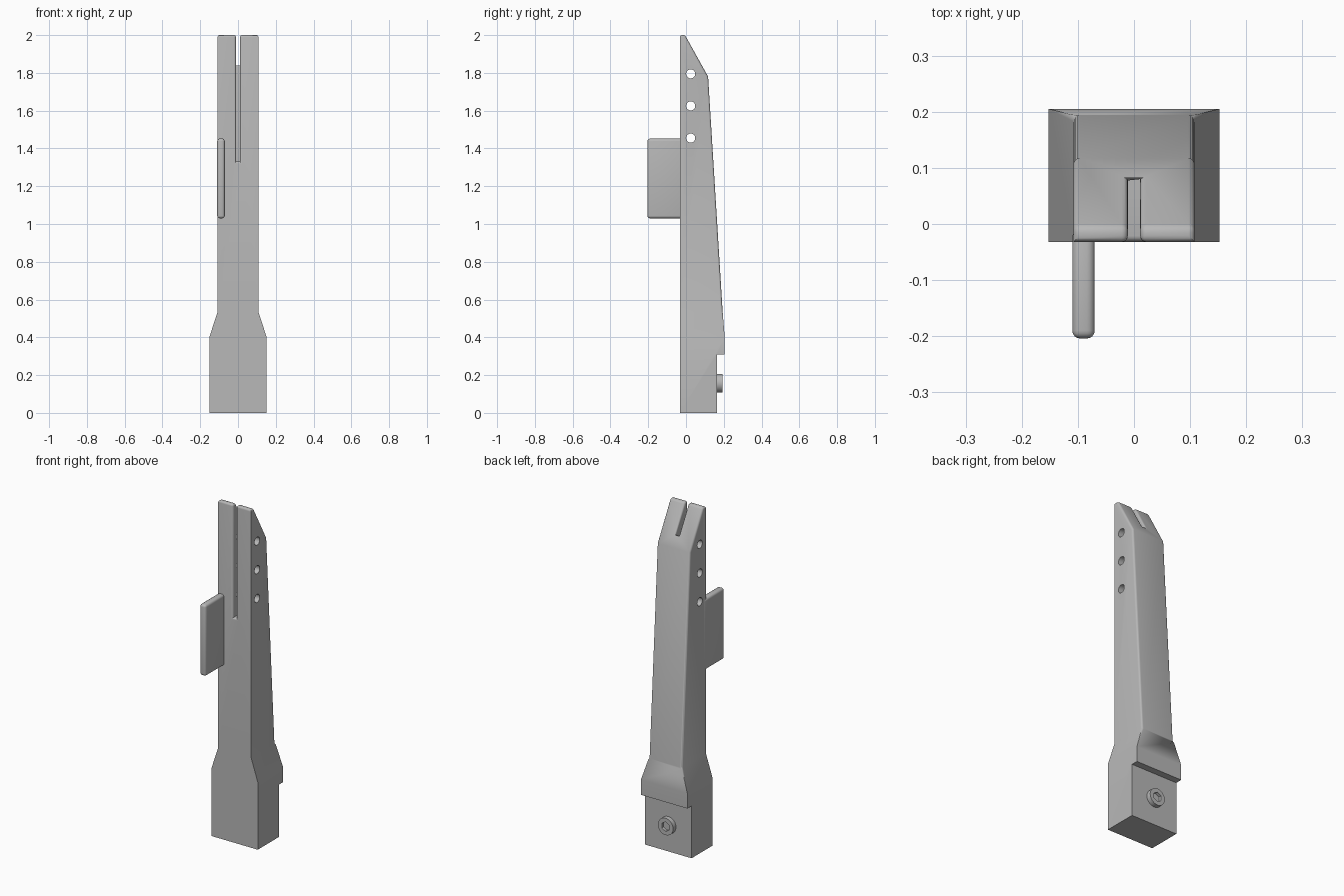
import bpy, bmesh, math
from mathutils import Matrix, Vector

cube = bpy.data.objects.get("Cube")
if cube:
    bpy.data.objects.remove(cube, do_unlink=True)

# One flat grey for the whole tool
grey = bpy.data.materials.new("satin grey")
grey.use_nodes = True
colour = (0.48, 0.48, 0.48, 1)
grey.diffuse_color = colour
grey.node_tree.nodes["Principled BSDF"].inputs["Base Color"].default_value = colour


def add_object(name, bm):
    bmesh.ops.recalc_face_normals(bm, faces=bm.faces)
    mesh = bpy.data.meshes.new(name)
    bm.to_mesh(mesh)
    bm.free()
    obj = bpy.data.objects.new(name, mesh)
    bpy.context.collection.objects.link(obj)
    mesh.materials.append(grey)
    return obj


def prism(name, points, place, depth):
    """Extrude an outline; place(u, v, d) turns it into a 3D position."""
    bm = bmesh.new()
    face = bm.faces.new([bm.verts.new(place(u, v, -depth)) for u, v in points])
    ends = bmesh.ops.extrude_face_region(bm, geom=[face])["geom"]
    shift = Vector(place(0, 0, depth)) - Vector(place(0, 0, -depth))
    bmesh.ops.translate(bm, vec=shift, verts=[e for e in ends if isinstance(e, bmesh.types.BMVert)])
    return add_object(name, bm)


def box(name, low, high, radius=0):
    bm = bmesh.new()
    bmesh.ops.create_cube(bm, size=1)
    for v in bm.verts:
        v.co = [h if c > 0 else l for c, l, h in zip(v.co, low, high)]
    if radius:
        bmesh.ops.bevel(bm, geom=bm.edges[:], offset=radius, segments=4, profile=0.5, affect='EDGES')
    return add_object(name, bm)


def cylinder(name, centre, radius, depth, axis, sides):
    bm = bmesh.new()
    bmesh.ops.create_cone(bm, cap_ends=True, segments=sides, radius1=radius, radius2=radius, depth=depth,
                          matrix=Matrix.Translation(centre) @ Matrix.Rotation(math.pi / 2, 4, axis))
    return add_object(name, bm)


def apply_boolean(obj, cutter, operation):
    mod = obj.modifiers.new(operation, 'BOOLEAN')
    mod.object, mod.operation, mod.solver = cutter, operation, 'EXACT'
    graph = bpy.context.evaluated_depsgraph_get()
    mesh = bpy.data.meshes.new_from_object(obj.evaluated_get(graph))
    obj.modifiers.clear()
    obj.data = mesh
    bpy.data.objects.remove(cutter, do_unlink=True)


def smooth(obj):
    bpy.ops.object.select_all(action='DESELECT')
    obj.select_set(True)
    bpy.context.view_layer.objects.active = obj
    bpy.ops.object.shade_smooth_by_angle(angle=math.radians(30))


# Body: side outline intersected with the front outline
FRONT, HALF, SHOULDER = -0.032, 0.108, 0.535
side = [(FRONT, 0), (0.165, 0), (0.165, 0.31), (0.205, 0.31), (0.205, 0.4),
        (0.194, SHOULDER), (0.117, 1.78), (-0.005, 2), (FRONT, 2)]
right = [(0.152, 0), (0.152, 0.4), (HALF, SHOULDER), (HALF, 2.1)]
outline = right + [(-x, z) for x, z in reversed(right)]
body = prism("tapered_body", side, lambda u, v, d: (d, u, v), 0.3)
apply_boolean(body, prism("front_outline", outline, lambda u, v, d: (u, d, v), 0.4), 'INTERSECT')

# Slot that splits the tip into two prongs
apply_boolean(body, box("slot_cutter", (-0.011, -0.3, 1.33), (0.011, 0.08, 2.2)), 'DIFFERENCE')


# Round the back edges, prong tops and slot rims
def is_rounded(edge):
    a, b = (v.co for v in edge.verts)
    if len(edge.link_faces) != 2 or edge.calc_face_angle(0) < 0.6:
        return False
    at_slot = max(abs(a.x), abs(b.x)) < 0.02
    at_front = max(a.y, b.y) < FRONT + 0.001
    at_top = min(a.z, b.z) > 1.99
    at_back = min(a.z, b.z) > SHOULDER - 0.01 and max(a.y, b.y) > 0.1
    if at_slot:
        inside = abs(a.y - 0.08) < 0.001 and abs(b.y - 0.08) < 0.001 and abs(a.z - b.z) > 0.1
        across = abs(a.y - b.y) > 0.1 and min(a.z, b.z) < 1.4
        return not (inside or across or (min(a.z, b.z) < 1.4 and max(a.y, b.y) > 0))
    return at_top or (at_back and not at_front)


bm = bmesh.new()
bm.from_mesh(body.data)
bmesh.ops.remove_doubles(bm, verts=bm.verts, dist=0.0001)
bmesh.ops.dissolve_limit(bm, angle_limit=0.01, verts=bm.verts, edges=bm.edges)
bmesh.ops.bevel(bm, geom=[e for e in bm.edges if is_rounded(e)], offset=0.011, segments=4,
                profile=0.5, affect='EDGES', clamp_overlap=True)
bm.to_mesh(body.data)
bm.free()

# Three cross holes through both prongs
for i in range(3):
    hole = cylinder("hole_cutter", (0, 0.025, 1.455 + i * 0.17), 0.024, 0.6, 'Y', 32)
    apply_boolean(body, hole, 'DIFFERENCE')
smooth(body)

# Side fin on the front
smooth(box("front_fin", (-0.11, -0.204, 1.03), (-0.07, -0.01, 1.452), 0.014))

# Bolt with a recessed centre on the back of the base
bolt = cylinder("back_bolt", (0, 0.17, 0.157), 0.05, 0.044, 'X', 32)
apply_boolean(bolt, cylinder("recess_cutter", (0, 0.2, 0.157), 0.028, 0.05, 'X', 6), 'DIFFERENCE')
smooth(bolt)
